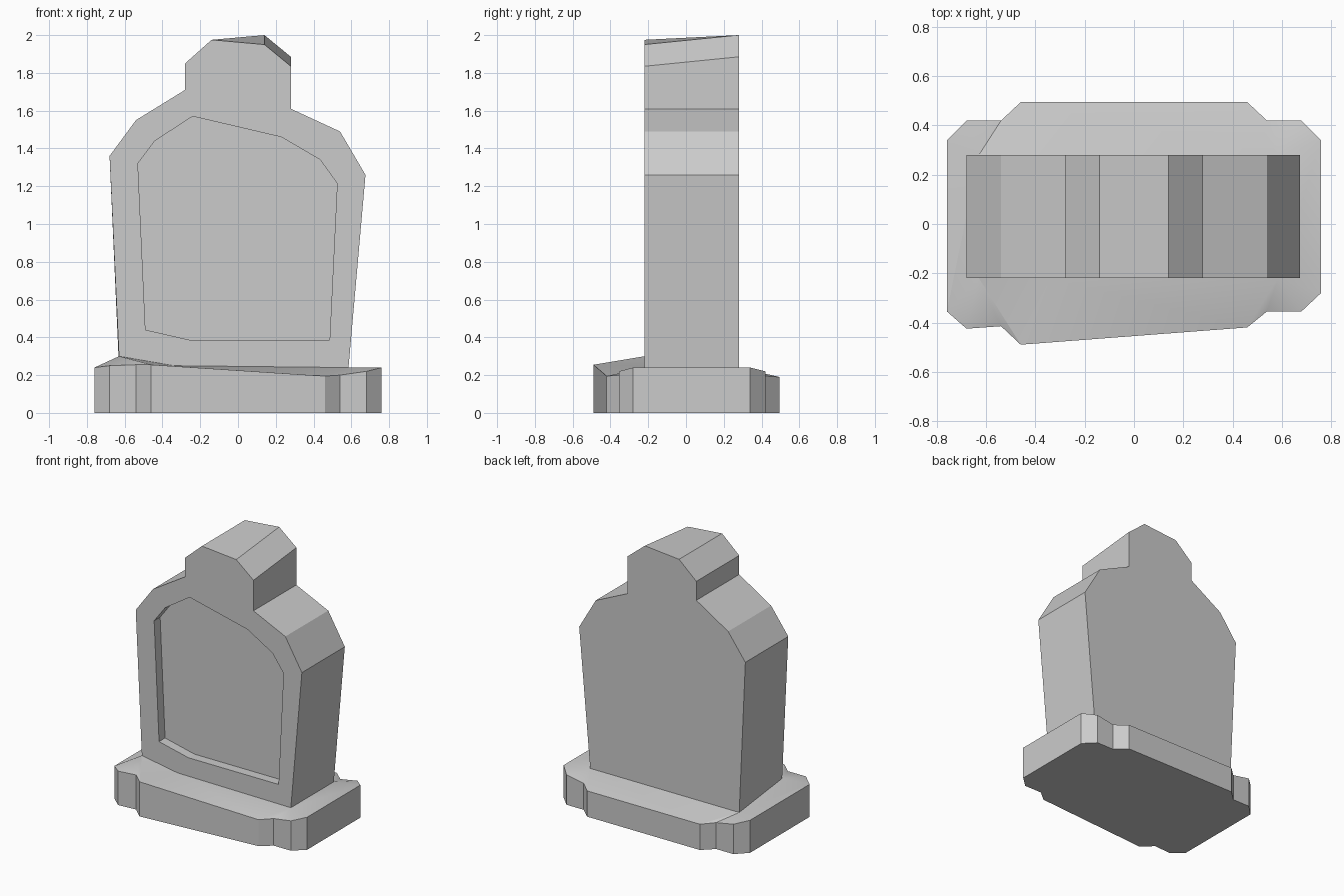
import bpy, bmesh, math

if "Cube" in bpy.data.objects:
    bpy.data.objects.remove(bpy.data.objects["Cube"])


def zip_rings(bm, outer, inner, links):
    """Fill between two closed rings; links gives the inner index for each outer vertex."""
    n, m = len(outer), len(inner)
    for i in range(n):
        j = (i + 1) % n
        k, end = links[i], links[j]
        bm.faces.new((outer[i], outer[j], inner[k]))
        while k != end:
            nxt = (k + 1) % m
            bm.faces.new((outer[j], inner[nxt], inner[k]))
            k = nxt


def walls(bm, a, b, skip=()):
    n = len(a)
    for i in range(n):
        if i not in skip:
            j = (i + 1) % n
            bm.faces.new((a[i], a[j], b[j], b[i]))


def finish(bm, name):
    bmesh.ops.recalc_face_normals(bm, faces=bm.faces)
    me = bpy.data.meshes.new(name)
    bm.to_mesh(me)
    bm.free()
    ob = bpy.data.objects.new(name, me)
    bpy.context.collection.objects.link(ob)
    return ob


FRONT, BACK, PANEL = -0.22, 0.28, -0.15

# Upright slab with a recessed front panel
profile = [(-.63, .30), (-.68, 1.36), (-.54, 1.55), (-.28, 1.71), (-.28, 1.85),
           (-.14, 1.975), (.14, 1.95), (.28, 1.835), (.28, 1.61), (.54, 1.49),
           (.675, 1.26), (.585, .24), (-.34, .25)]
panel = [(-.49, .44), (-.53, 1.32), (-.44, 1.44), (-.24, 1.57), (.23, 1.46),
         (.435, 1.34), (.525, 1.215), (.485, .385), (-.25, .385)]
back_z = {0: .24, 6: 2.0, 7: 1.885, 12: .24}   # back corners that differ in height

bm = bmesh.new()
front = [bm.verts.new((x, FRONT, z)) for x, z in profile]
back = [bm.verts.new((x, BACK, back_z.get(i, z))) for i, (x, z) in enumerate(profile)]
rim = [bm.verts.new((x, FRONT, z)) for x, z in panel]
floor = [bm.verts.new((x, PANEL, z)) for x, z in panel]
zip_rings(bm, front, rim, [0, 1, 2, 3, 3, 3, 3, 3, 4, 5, 6, 7, 8])
walls(bm, front, back, skip=(11, 12))
walls(bm, rim, floor)
bm.faces.new(floor)
bm.faces.new(back)
finish(bm, "headstone_slab")

# Plinth: stepped outline with a worn top rising to the slab
outline = [(.76, -.28, .24), (.76, .34, .24), (.68, .42, .22), (.54, .42, .195),
           (.46, .495, .19), (-.46, .495, .19), (-.54, .42, .195), (-.68, .42, .22),
           (-.76, .34, .24), (-.76, -.355, .24), (-.68, -.425, .25), (-.54, -.415, .255),
           (-.46, -.49, .255), (.46, -.42, .195), (.54, -.355, .20), (.68, -.355, .22)]
foot = [(-.63, FRONT, .30), (-.34, FRONT, .25), (.585, FRONT, .24),
        (.585, BACK, .24), (-.63, BACK, .24)]

bm = bmesh.new()
low = [bm.verts.new((x, y, 0)) for x, y, z in outline]
top = [bm.verts.new(p) for p in outline]
seat = [bm.verts.new(p) for p in foot]
bm.faces.new(low)
walls(bm, low, top)
zip_rings(bm, top, seat, [2, 3, 3, 3, 3, 4, 4, 4, 4, 0, 0, 0, 1, 2, 2, 2])
plinth = finish(bm, "plinth")

# Soft shading on the worn top only
bpy.context.view_layer.objects.active = plinth
plinth.select_set(True)
bpy.ops.object.shade_smooth_by_angle(angle=math.radians(30))
